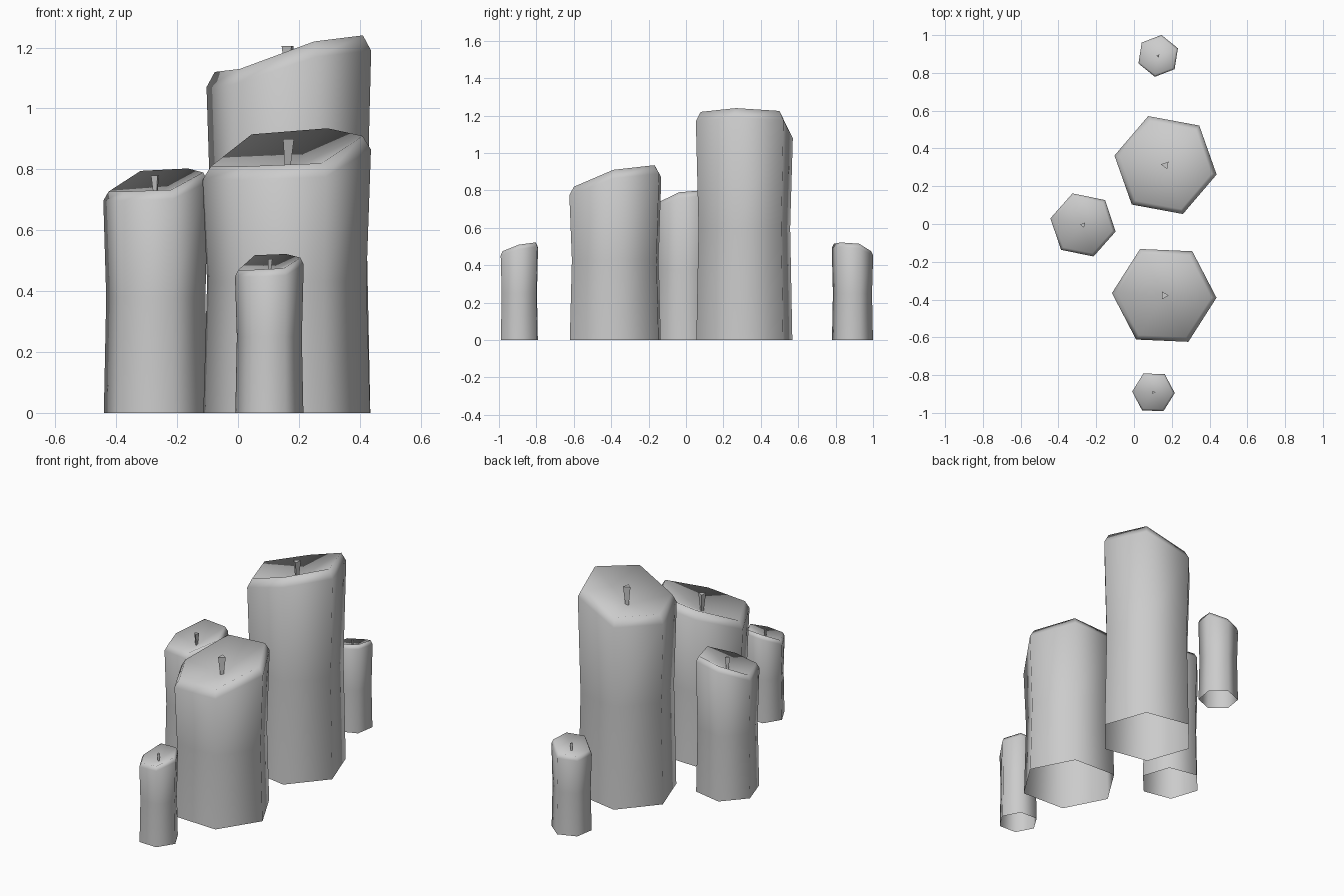
import bpy, bmesh
from math import cos, sin, radians
from mathutils import Matrix

if "Cube" in bpy.data.objects:
    bpy.data.objects.remove(bpy.data.objects["Cube"])


def make_object(name, bm, smooth):
    for f in bm.faces:
        f.smooth = smooth
    mesh = bpy.data.meshes.new(name)
    bm.to_mesh(mesh)
    bm.free()
    obj = bpy.data.objects.new(name, mesh)
    bpy.context.collection.objects.link(obj)


def candle(name, x, y, r, turn, rim, drop, waist_z, wick_len, wick_r, wick_turn, wick_top):
    """Six-sided candle, open underneath, with a slanted melted rim and hollow top."""
    bm = bmesh.new()

    def ring(scale, heights):
        return [bm.verts.new((x + r * scale * cos(radians(turn + 60 * i)),
                              y + r * scale * sin(radians(turn + 60 * i)), h))
                for i, h in enumerate(heights)]

    # body rings: base, waist, shoulder, rim
    rings = [ring(0.99, [0] * 6), ring(0.945, [waist_z] * 6),
             ring(1.0, [h - drop for h in rim]), ring(0.9, rim)]
    for a, b in zip(rings, rings[1:]):
        for i in range(6):
            j = (i + 1) % 6
            bm.faces.new((a[i], a[j], b[j], b[i]))
    # melted hollow
    base_z = wick_top - wick_len
    centre = bm.verts.new((x, y, base_z))
    for i in range(6):
        bm.faces.new((rings[-1][i], rings[-1][(i + 1) % 6], centre))
    make_object(name, bm, True)

    # three-sided wick, wider at the top
    bm = bmesh.new()
    bmesh.ops.create_cone(
        bm, cap_ends=True, segments=3, radius1=wick_r * 0.45, radius2=wick_r, depth=wick_len,
        matrix=Matrix.Translation((x, y, base_z + wick_len / 2))
        @ Matrix.Rotation(radians(wick_turn), 4, 'Z'))
    make_object(name + "_wick", bm, False)


# rim heights run counter-clockwise from the right-hand corner
candle("large_candle", 0.16, -0.378, 0.277, -2.5,
       [0.91, 0.935, 0.915, 0.81, 0.81, 0.82], 0.045, 0.43, 0.105, 0.024, -90, 0.90)
candle("tall_candle", 0.167, 0.312, 0.275, -10.5,
       [1.24, 1.225, 1.13, 1.12, 1.13, 1.22], 0.05, 0.60, 0.11, 0.024, 80, 1.205)
candle("medium_candle", -0.27, -0.005, 0.176, -11.5,
       [0.79, 0.803, 0.795, 0.727, 0.727, 0.733], 0.03, 0.38, 0.07, 0.016, 80, 0.78)
candle("small_front_candle", 0.103, -0.891, 0.113, -2,
       [0.51, 0.522, 0.518, 0.47, 0.47, 0.475], 0.023, 0.25, 0.045, 0.01, -90, 0.505)
candle("small_back_candle", 0.128, 0.89, 0.112, 21,
       [0.515, 0.475, 0.47, 0.475, 0.515, 0.522], 0.023, 0.25, 0.045, 0.01, 80, 0.505)
